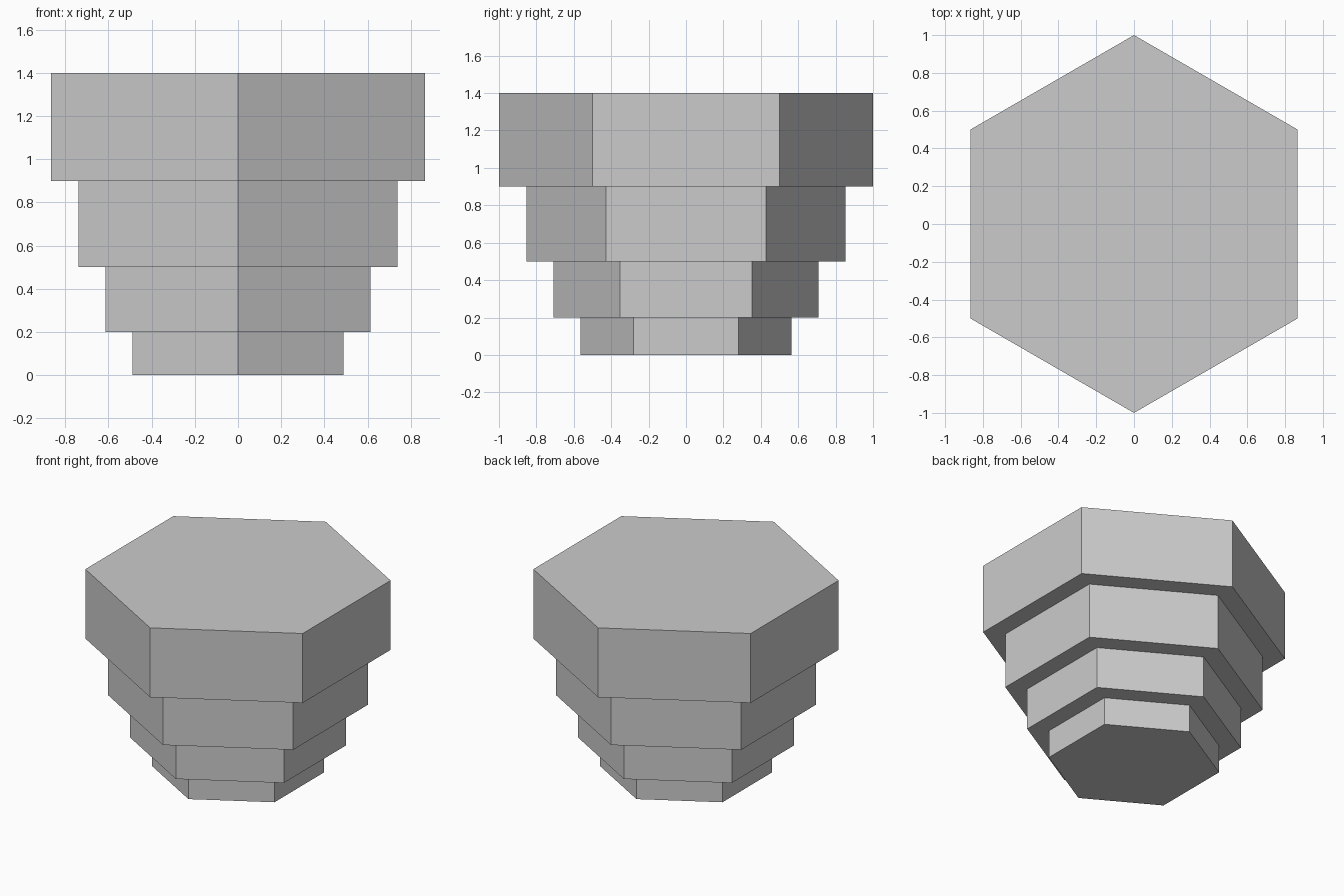
import bpy
import bmesh
from math import sin, cos, pi

cube = bpy.data.objects.get("Cube")
if cube:
    bpy.data.objects.remove(cube, do_unlink=True)

grey = bpy.data.materials.new("plain_grey")
grey.use_nodes = True
colour = (0.6, 0.6, 0.6, 1)
grey.diffuse_color = colour
grey.node_tree.nodes["Principled BSDF"].inputs["Base Color"].default_value = colour


def hex_tier(name, radius, bottom, top):
    """Solid hexagonal prism with corners pointing along y."""
    bm = bmesh.new()
    ring = [bm.verts.new((radius * sin(i * pi / 3), radius * cos(i * pi / 3), bottom))
            for i in range(6)]
    base = bm.faces.new(ring)
    up = bmesh.ops.extrude_face_region(bm, geom=[base], use_keep_orig=True)
    for v in up["geom"]:
        if isinstance(v, bmesh.types.BMVert):
            v.co.z = top
    bmesh.ops.recalc_face_normals(bm, faces=bm.faces)
    mesh = bpy.data.meshes.new(name)
    bm.to_mesh(mesh)
    bm.free()
    mesh.materials.append(grey)
    obj = bpy.data.objects.new(name, mesh)
    bpy.context.collection.objects.link(obj)


# Four stacked tiers, widening and thickening upward
tiers = [("bottom_tier", 0.564, 0.2), ("lower_tier", 0.708, 0.3),
         ("upper_tier", 0.853, 0.4), ("top_tier", 1.0, 0.5)]
z = 0
for name, radius, height in tiers:
    hex_tier(name, radius, z, z + height)
    z += height
